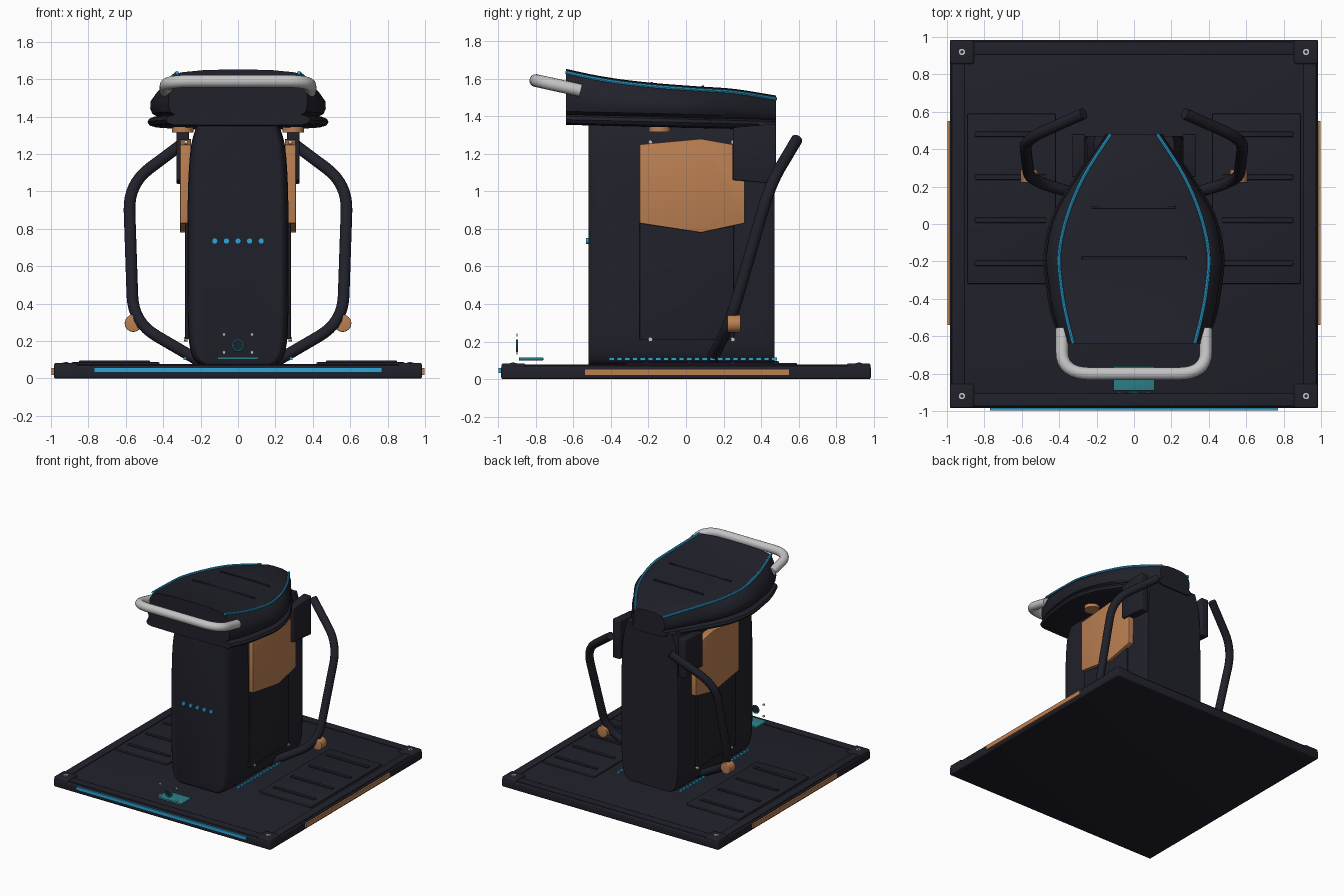
import bpy, bmesh, math
from mathutils import Vector, Matrix

if "Cube" in bpy.data.objects:
    bpy.data.objects.remove(bpy.data.objects["Cube"])


def material(name, rgb):
    m = bpy.data.materials.new(name)
    m.diffuse_color = (*rgb, 1)
    m.use_nodes = True
    m.node_tree.nodes["Principled BSDF"].inputs["Base Color"].default_value = m.diffuse_color
    return m


DARK = material("dark navy", (0.015, 0.015, 0.024))
COPPER = material("copper", (0.50, 0.215, 0.085))
BLUE = material("bright blue", (0.026, 0.38, 0.68))
TEAL = material("teal", (0.026, 0.22, 0.25))
GREY = material("light grey", (0.55, 0.55, 0.56))


def finish(name, bm, mat, bevel=0, segs=3):
    bmesh.ops.recalc_face_normals(bm, faces=bm.faces)
    if bevel:
        edges = [e for e in bm.edges if e.calc_face_angle(0) > 0.6]
        bmesh.ops.bevel(bm, geom=edges, offset=bevel, segments=segs, affect='EDGES',
                        profile=0.5, clamp_overlap=True)
    me = bpy.data.meshes.new(name)
    bm.to_mesh(me)
    bm.free()
    me.materials.append(mat)
    me.shade_smooth()
    me.set_sharp_from_angle(angle=math.radians(35))
    ob = bpy.data.objects.new(name, me)
    bpy.context.collection.objects.link(ob)
    return ob


def box(name, lo, hi, mat, bevel=0):
    bm = bmesh.new()
    lo, hi = Vector(lo), Vector(hi)
    bmesh.ops.create_cube(bm, size=1, matrix=Matrix.Translation((lo + hi) / 2)
                          @ Matrix.Diagonal((*[abs(c) for c in hi - lo], 1)))
    return finish(name, bm, mat, bevel)


def cylinder(name, centre, r, depth, axis, mat, bevel=0):
    bm = bmesh.new()
    rot = Vector((0, 0, 1)).rotation_difference(Vector(axis)).to_matrix().to_4x4()
    bmesh.ops.create_cone(bm, cap_ends=True, segments=24, radius1=r, radius2=r, depth=depth,
                          matrix=Matrix.Translation(centre) @ rot)
    return finish(name, bm, mat, bevel)


def loft(name, rings, mat, bevel=0, closed=False):
    """Skin a list of equal-length point rings, capping the ends."""
    bm = bmesh.new()
    vs = [[bm.verts.new(p) for p in ring] for ring in rings]
    n = len(vs[0])
    pairs = list(zip(vs, vs[1:])) + ([(vs[-1], vs[0])] if closed else [])
    for a, b in pairs:
        for i in range(n):
            bm.faces.new((a[i], a[(i + 1) % n], b[(i + 1) % n], b[i]))
    if not closed:
        bm.faces.new(vs[0])
        bm.faces.new(vs[-1])
    return finish(name, bm, mat, bevel)


def fillet(pts, r):
    """Round the corners of a polyline."""
    pts = [Vector(p) for p in pts]
    out = [pts[0]]
    for a, b, c in zip(pts, pts[1:], pts[2:]):
        p = b + (a - b).normalized() * min(r, (a - b).length * .48)
        q = b + (c - b).normalized() * min(r, (c - b).length * .48)
        out += [p.lerp(b, t / 8).lerp(b.lerp(q, t / 8), t / 8) for t in range(9)]
    return out + [pts[-1]]


def tube(name, pts, r, mat, sides=16, closed=False):
    rings, up = [], None
    n = len(pts)
    for i, p in enumerate(pts):
        nxt = pts[(i + 1) % n] if closed else pts[min(i + 1, n - 1)]
        prv = pts[i - 1] if closed else pts[max(i - 1, 0)]
        d = (nxt - prv).normalized()
        if up is None:
            up = d.orthogonal()
        up = (up - d * up.dot(d)).normalized()
        side = d.cross(up)
        rings.append([p + (up * math.cos(k * math.tau / sides) + side * math.sin(k * math.tau / sides)) * r
                      for k in range(sides)])
    return loft(name, rings, mat, closed=closed)


def spline(rows, steps=5):
    """Catmull-Rom interpolation through rows of numbers."""
    rows = [Vector(r) for r in rows]
    ext = [rows[0] * 2 - rows[1]] + rows + [rows[-1] * 2 - rows[-2]]
    out = []
    for a, b, c, d in zip(ext, ext[1:], ext[2:], ext[3:]):
        for k in range(steps):
            t = k / steps
            out.append(.5 * (2 * b + (c - a) * t + (2 * a - 5 * b + 4 * c - d) * t * t
                             + (3 * b - a - 3 * c + d) * t ** 3))
    return out + [rows[-1]]


# Base plate with rails, corner pads and light strips
box("base_plate", (-.985, -.985, 0), (.985, .985, .07), DARK, .012)
for s in (-1, 1):
    box("base_rail_y", (-.87, s * .905, .06), (.87, s * .975, .077), DARK, .005)
    box("base_rail_x", (s * .905, -.87, .06), (s * .975, .87, .077), DARK, .005)
    box("side_strip", (s * .98, -.54, .02), (s * .998, .55, .055), COPPER)
    for t in (-1, 1):
        box("corner_pad", (s * .855, t * .855, .05), (s * .983, t * .983, .083), DARK, .01)
        cylinder("corner_bolt", (s * .92, t * .92, .083), .017, .006, (0, 0, 1), GREY)
        cylinder("corner_bolt_core", (s * .92, t * .92, .085), .008, .005, (0, 0, 1), DARK)
box("front_light_strip", (-.77, -.998, .033), (.77, -.98, .06), BLUE)

# Column: barrel-sided profile run front to back
half = [(.19, .068), (.235, .10), (.258, .17), (.268, .3), (.271, .7), (.266, 1.05), (.25, 1.25), (.215, 1.37)]
prof = spline(half, 3)
outline = [(x, z) for x, z in prof] + [(-x, z) for x, z in reversed(prof)]
stations = [(-.52, .84), (-.517, .88), (-.505, .925), (-.485, .96), (-.455, .985), (-.41, 1),
            (.42, 1), (.45, .985), (.47, .95)]
loft("column", [[(x * k, y, .72 + (z - .72) * (1 - (1 - k) * .1)) for x, z in outline]
                for y, k in stations], DARK)
for i in range(-2, 3):
    cylinder("indicator_dot", (i * .062, -.522, .735), .016, .02, (0, 1, 0), BLUE)

# Front pedal, ring and its screws
box("pedal", (-.11, -.89, .10), (.11, -.76, .116), TEAL, .003)
ring = [Vector((.029 * math.cos(a * math.tau / 32), -.9, .177 + .029 * math.sin(a * math.tau / 32)))
        for a in range(32)]
tube("pedal_ring", ring, .006, TEAL, 8, True)
cylinder("ring_core", (0, -.898, .177), .024, .006, (0, 1, 0), DARK)
for s in (-1, 1):
    for z in (.14, .235):
        cylinder("pedal_screw", (s * .075, -.9, z), .009, .006, (0, 1, 0), GREY)

arm_path = [(.20, .13, .09), (.56, .235, .30), (.585, .45, 1.04), (.27, .59, 1.275)]
copper_shape = [(-.247, 1.25), (.08, 1.28), (.25, 1.25), (.25, 1.06), (.312, 1.06),
                (.312, .83), (.08, .78), (-.247, .83)]
bracket_shape = [(.25, 1.06), (.48, 1.04), (.48, 1.36), (.25, 1.34)]
for s in (-1, 1):
    # Foot pads with grip ribs
    box("foot_pad", (s * .42, -.32, .06), (s * .89, .59, .087), DARK, .006)
    for y in (-.21, .02, .25, .48):
        box("foot_rib", (s * .47, y - .014, .08), (s * .85, y + .014, .096), DARK, .005)
    # Row of floor lights beside the column
    for i in range(22):
        y = -.395 + i * .0412
        box("floor_light", (s * .275, y - .014, .098), (s * .292, y + .014, .114), BLUE)
    # Side panel, copper plate, rear bracket
    box("side_panel", (s * .24, -.247, .21), (s * .283, .255, 1.25), DARK, .004)
    loft("copper_plate", [[(s * x, y, z) for y, z in copper_shape] for x in (.25, .31)], COPPER, .004)
    loft("rear_bracket", [[(s * x, y, z) for y, z in bracket_shape] for x in (.262, .33)], DARK, .008)
    for y in (-.19, .25):
        for z in (.21, 1.262):
            cylinder("panel_screw", (s * .279, y, z), .011, .02, (1, 0, 0), GREY)
    cylinder("head_mount", (s * .295, -.14, 1.335), .058, .04, (0, 0, 1), COPPER)
    # Tilted side arm with its copper joint
    path = fillet([(s * x, y, z) for x, y, z in arm_path], .15)
    tube("side_arm", path, .031, DARK)
    cylinder("arm_joint", (s * .56, .256, .295), .046, .07, (0, 1, 0), COPPER, .005)

# Head: rows are y, outer half width, trim half width, trim height
rows = spline([(-.64, .375, .325, 1.632), (-.5, .43, .36, 1.602), (-.35, .458, .387, 1.577),
               (-.16, .473, .4, 1.556), (.05, .425, .355, 1.54), (.26, .3, .265, 1.525),
               (.48, .145, .125, 1.49)])


def mirrored(pts, y):
    return [(x, y, z) for x, z in pts] + [(-x, y, z) for x, z in reversed(pts)]


body, rim = [], []
for y, w, t, zt in rows:
    d = -.025 * y
    h = zt - 1.40 - d
    body.append(mirrored([(w * .6, 1.375 + d), (w * .9, 1.395 + d), (w * .965, 1.41 + d),
                          (w * .99, 1.40 + d + h * .25), (w * .985, 1.40 + d + h * .5),
                          (w * .5 + t * .5 - .004, 1.40 + d + h * .8), (t, zt), (t * .9, zt + .006),
                          (t * .55, zt + .017), (t * .15, zt + .02)], y))
    v = w + .01
    rim.append(mirrored([(v * .5, 1.338 + d), (v - .04, 1.34 + d), (v - .012, 1.348 + d), (v, 1.366 + d),
                         (v - .01, 1.384 + d), (v - .035, 1.394 + d), (v * .5, 1.396 + d)], y))
loft("head_body", body, DARK)
loft("head_rim", rim, DARK)
for s in (-1, 1):
    tube("head_trim", [Vector((s * t, y, zt + .002)) for y, w, t, zt in rows], .010, BLUE, 8)
box("top_slot_rear", (-.225, .083, 1.54), (.225, .097, 1.563), DARK, .003)
box("top_slot_front", (-.28, -.19, 1.56), (.28, -.175, 1.581), DARK, .003)

# Front grab handle
handle = [(-.385, -.56, 1.537), (-.385, -.80, 1.59), (.385, -.80, 1.59), (.385, -.56, 1.537)]
tube("grab_handle", fillet(handle, .15), .034, GREY)
